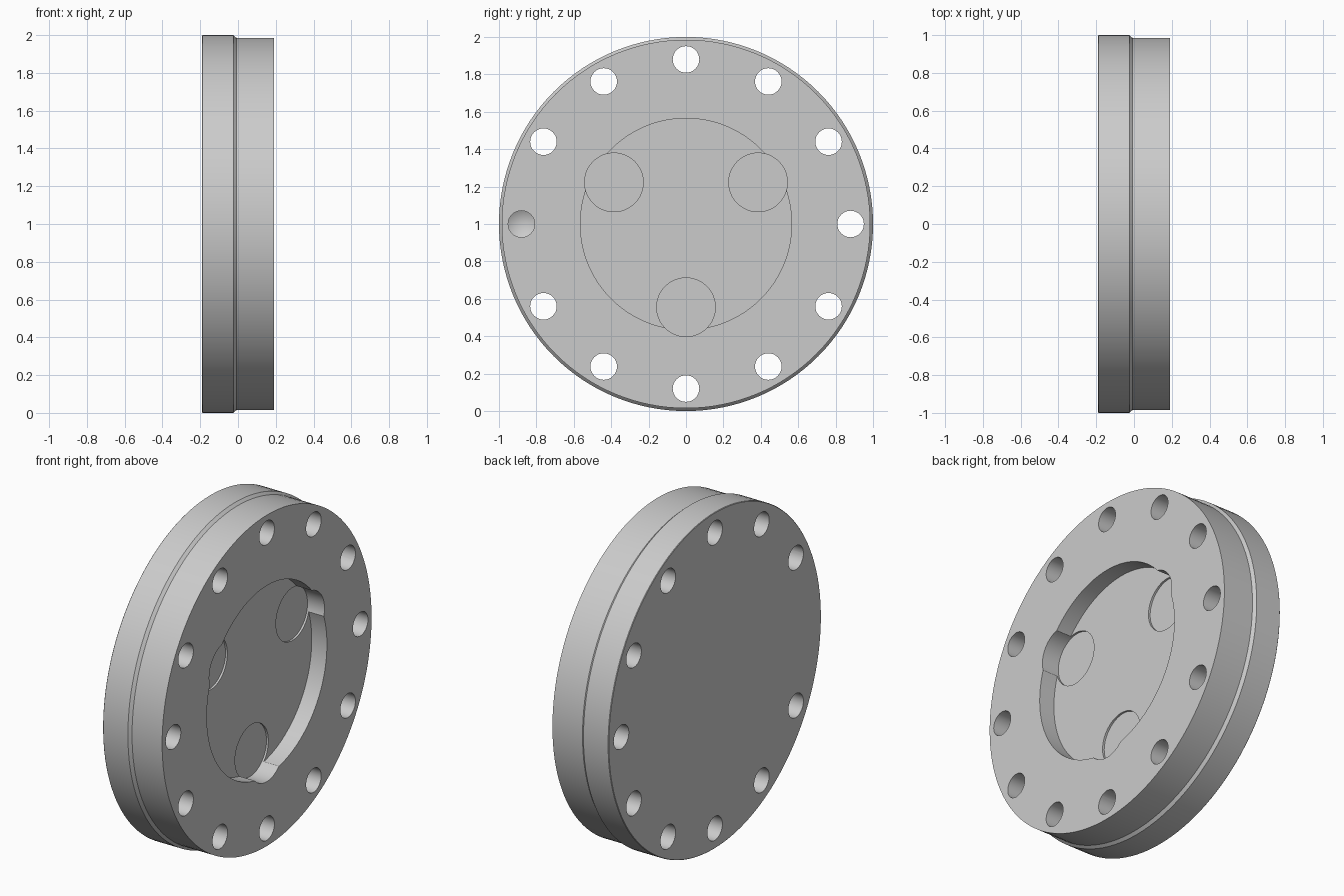
import bpy, bmesh
from math import sin, cos, pi, radians

if "Cube" in bpy.data.objects:
    bpy.data.objects.remove(bpy.data.objects["Cube"])

N = 128
X0, X1 = -0.19, 0.19      # back and front faces of the flange


def lathe(name, profile, y=0.0, z=1.0, n=N):
    """Closed solid turned about an axis along x; profile is (x, radius) from low x to high x."""
    bm = bmesh.new()
    rings = []
    for x, r in profile:
        if r == 0:
            rings.append([bm.verts.new((x, y, z))])
        else:
            rings.append([bm.verts.new((x, y + r * cos(2 * pi * i / n), z + r * sin(2 * pi * i / n)))
                          for i in range(n)])
    for a, b in zip(rings, rings[1:]):
        for i in range(n):
            j = (i + 1) % n
            if len(a) == 1:
                bm.faces.new((a[0], b[j], b[i]))
            else:
                bm.faces.new((a[i], a[j], b[j], b[i]))
    for ring in (rings[0], rings[-1]):
        if len(ring) > 1:
            bm.faces.new(ring)
    bmesh.ops.recalc_face_normals(bm, faces=bm.faces)
    me = bpy.data.meshes.new(name)
    bm.to_mesh(me)
    bm.free()
    ob = bpy.data.objects.new(name, me)
    bpy.context.collection.objects.link(ob)
    return ob


def cut(target, cutter):
    mod = target.modifiers.new("cut", 'BOOLEAN')
    mod.operation = 'DIFFERENCE'
    mod.solver = 'EXACT'
    mod.object = cutter
    cutter.hide_render = True
    bpy.context.view_layer.objects.active = target
    bpy.ops.object.modifier_apply(modifier=mod.name)
    bpy.data.objects.remove(cutter)


# Flange disc with a small chamfered step in its rim
flange = lathe("flange", [(X0, 0.997), (X0 + 0.003, 1.0), (-0.025, 1.0), (-0.008, 0.985), (X1, 0.985)])

# Round pocket in the front face
floor = X1 - 0.10
cut(flange, lathe("pocket_cutter", [(floor, 0.565), (X1 + 0.1, 0.565)]))

# Three lobes, each sunk slightly below the pocket floor
for deg in (30, 150, 270):
    a = radians(deg)
    cut(flange, lathe("lobe_cutter", [(floor - 0.012, 0.157), (X1 + 0.1, 0.157)],
                      0.445 * cos(a), 1 + 0.445 * sin(a), 48))

# Bolt holes: eleven through, one blind with a drill-point bottom
for k in range(12):
    a = k * pi / 6
    if k == 6:
        prof = [(-0.06, 0), (-0.02, 0.071), (X1 + 0.1, 0.071)]
    else:
        prof = [(X0 - 0.1, 0.071), (X1 + 0.1, 0.071)]
    cut(flange, lathe("bolt_hole_cutter", prof, 0.88 * cos(a), 1 + 0.88 * sin(a), 32))

bpy.ops.object.select_all(action='DESELECT')
flange.select_set(True)
bpy.context.view_layer.objects.active = flange
bpy.ops.object.shade_smooth_by_angle(angle=radians(25))
